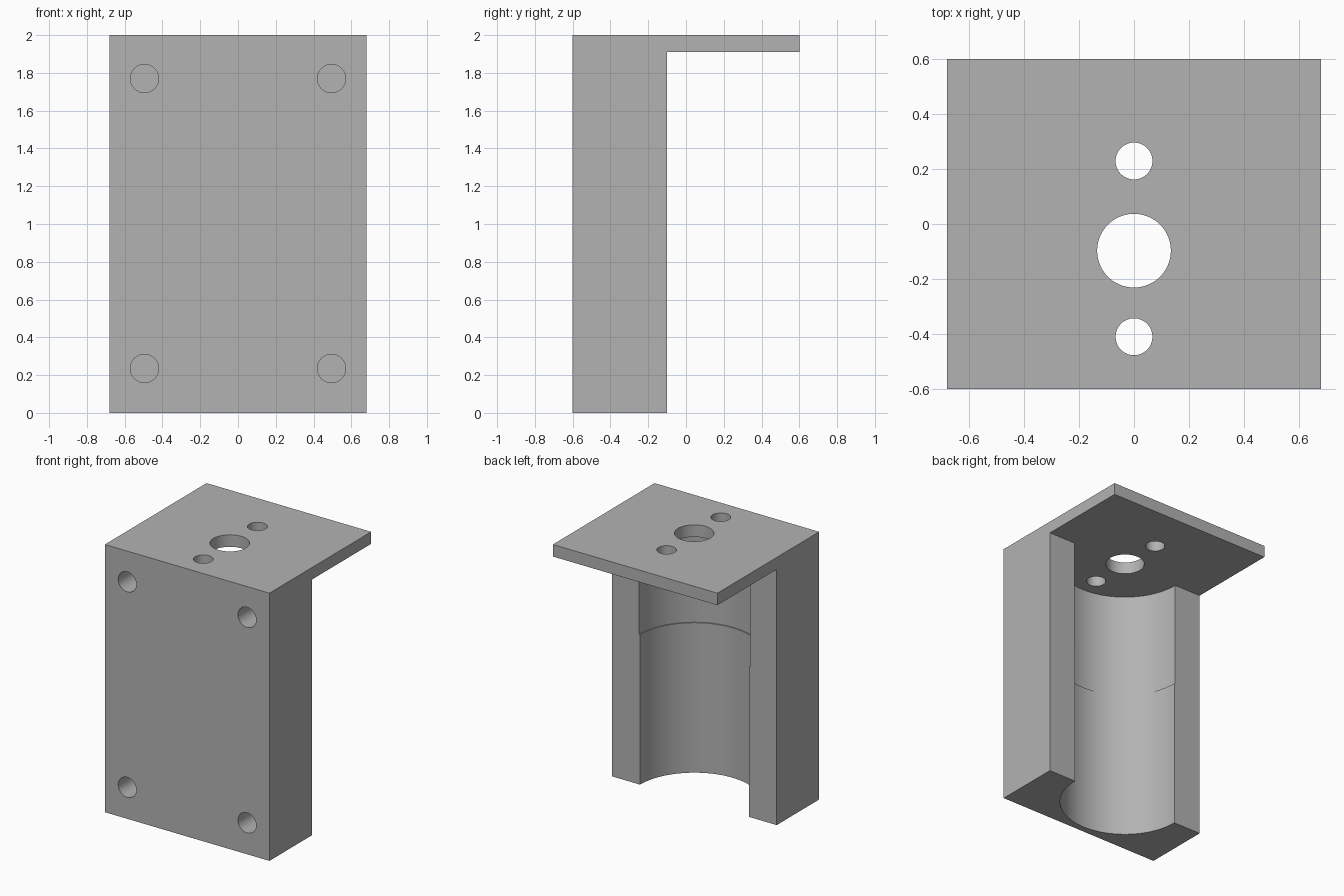
import bpy, bmesh, math
from mathutils import Matrix

default = bpy.data.objects.get("Cube")
if default:
    bpy.data.objects.remove(default, do_unlink=True)

HALF_W, FRONT, BACK, PLATE_BACK = 0.68, -0.6, -0.1, 0.6
TOP, PLATE_UNDER = 2.0, 1.91

grey = bpy.data.materials.new("plain grey")
grey.use_nodes = True
colour = (0.45, 0.45, 0.45, 1)
grey.diffuse_color = colour
grey.node_tree.nodes["Principled BSDF"].inputs["Base Color"].default_value = colour


def make_object(name, bm):
    bmesh.ops.recalc_face_normals(bm, faces=bm.faces)
    mesh = bpy.data.meshes.new(name)
    bm.to_mesh(mesh)
    bm.free()
    mesh.materials.append(grey)
    obj = bpy.data.objects.new(name, mesh)
    bpy.context.collection.objects.link(obj)
    return obj


def cut_cylinder(target, radius, start, end, axis="Z", at=(0, 0), sides=64):
    """Subtract a cylinder running from start to end along Z or Y."""
    middle = (start + end) / 2
    if axis == "Z":
        place = Matrix.Translation((at[0], at[1], middle))
    else:
        place = Matrix.Translation((at[0], middle, at[1])) @ Matrix.Rotation(math.pi / 2, 4, "X")
    bm = bmesh.new()
    bmesh.ops.create_cone(bm, cap_ends=True, segments=sides, radius1=radius,
                          radius2=radius, depth=end - start, matrix=place)
    cutter = make_object("cutter", bm)
    cutter.hide_render = True
    mod = target.modifiers.new("cut", "BOOLEAN")
    mod.operation, mod.solver, mod.object = "DIFFERENCE", "EXACT", cutter
    bpy.context.view_layer.objects.active = target
    bpy.ops.object.modifier_apply(modifier=mod.name)
    bpy.data.objects.remove(cutter, do_unlink=True)


# Bracket body: L-shaped side profile extruded across the width
profile = [(FRONT, 0), (BACK, 0), (BACK, PLATE_UNDER),
           (PLATE_BACK, PLATE_UNDER), (PLATE_BACK, TOP), (FRONT, TOP)]
bm = bmesh.new()
face = bm.faces.new([bm.verts.new((-HALF_W, y, z)) for y, z in profile])
extruded = bmesh.ops.extrude_face_region(bm, geom=[face])["geom"]
bmesh.ops.translate(bm, vec=(2 * HALF_W, 0, 0),
                    verts=[v for v in extruded if isinstance(v, bmesh.types.BMVert)])
bracket = make_object("mounting_bracket", bm)

# Half-round channel, slightly wider in its upper part
cut_cylinder(bracket, 0.458, 1.12, PLATE_UNDER, at=(0, BACK), sides=128)
cut_cylinder(bracket, 0.45, -0.1, 1.2, at=(0, BACK), sides=128)

# Shaft hole and two screw holes through the top plate
for y, radius in ((-0.097, 0.134), (0.229, 0.067), (-0.41, 0.067)):
    cut_cylinder(bracket, radius, 1.85, 2.1, at=(0, y))

# Blind screw holes in the front corners
for x in (-0.495, 0.495):
    for z in (0.235, 1.77):
        cut_cylinder(bracket, 0.075, FRONT - 0.1, FRONT + 0.25, axis="Y", at=(x, z))

# Smooth the round walls, keep the edges sharp
bpy.ops.object.select_all(action="DESELECT")
bracket.select_set(True)
bpy.context.view_layer.objects.active = bracket
bpy.ops.object.shade_smooth_by_angle(angle=math.radians(30))
